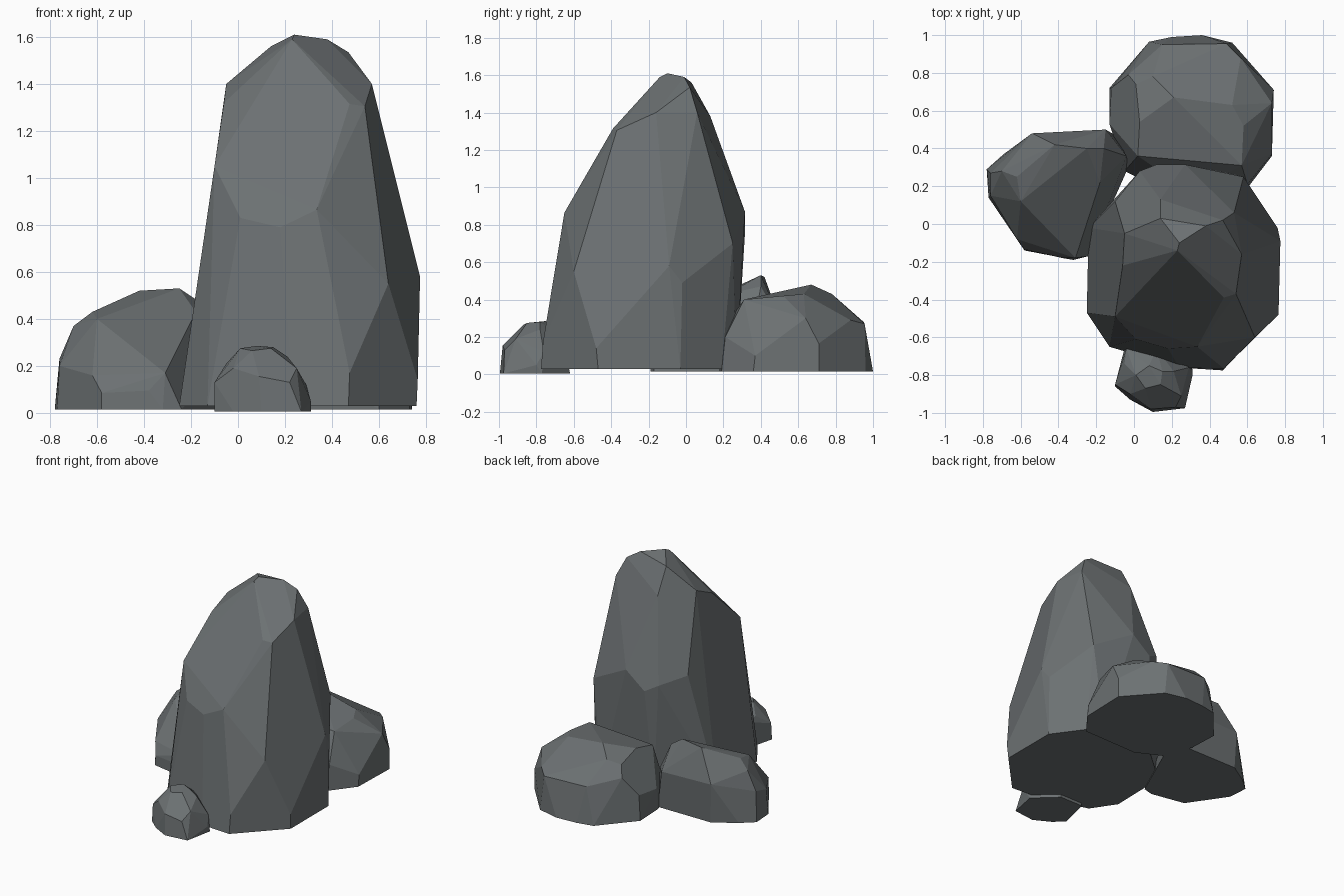
import bpy, bmesh, math

stone = bpy.data.materials.new("slate grey stone")
stone.diffuse_color = (0.15, 0.165, 0.17, 1)


def rock(name, base_z, base, corners):
    """Faceted stone: flat footprint plus chiselled corners, wrapped in a hull."""
    bm = bmesh.new()
    for x, y in base:
        bm.verts.new((x, y, base_z))
    for c in corners:
        bm.verts.new(c)
    out = bmesh.ops.convex_hull(bm, input=bm.verts)
    loose = {g for g in out["geom_interior"] + out["geom_unused"]
             if isinstance(g, bmesh.types.BMVert)}
    bmesh.ops.delete(bm, geom=list(loose), context="VERTS")
    # merge nearly coplanar triangles into broad facets
    bmesh.ops.dissolve_limit(bm, angle_limit=math.radians(7),
                             verts=bm.verts, edges=bm.edges)
    bmesh.ops.recalc_face_normals(bm, faces=bm.faces)
    me = bpy.data.meshes.new(name)
    bm.to_mesh(me)
    bm.free()
    me.materials.append(stone)
    bpy.context.collection.objects.link(bpy.data.objects.new(name, me))


# tall central boulder
rock("tall_rock", 0.03,
     [(-0.25, -0.47), (-0.13, -0.65), (0.24, -0.76), (0.47, -0.775), (0.76, -0.47),
      (0.76, -0.03), (0.60, 0.19), (0.50, 0.27), (0.08, 0.26), (-0.24, -0.02)],
     [(0.23, -0.14, 1.59), (0.24, -0.10, 1.61), (0.38, -0.01, 1.59), (0.47, 0.02, 1.535),
      (0.14, 0.03, 1.56), (-0.05, -0.05, 1.40), (-0.06, -0.22, 1.32), (-0.10, -0.49, 1.05),
      (0.01, -0.61, 0.83), (0.18, -0.66, 0.79), (0.335, -0.65, 0.865), (0.475, -0.39, 1.315),
      (0.54, -0.37, 1.305), (0.57, -0.16, 1.40), (0.63, -0.12, 1.19), (0.64, -0.60, 0.55),
      (0.475, -0.765, 0.17), (0.765, -0.48, 0.14), (0.775, -0.09, 0.58), (0.76, -0.02, 0.49),
      (0.58, 0.25, 0.70), (0.27, 0.315, 0.87), (0.12, 0.315, 0.75), (0.03, 0.28, 0.80),
      (-0.10, 0.12, 0.85), (0.14, 0.13, 1.38), (0.53, 0.06, 1.40), (-0.19, -0.15, 0.45)])

# left rock
rock("left_rock", 0.015,
     [(-0.78, 0.29), (-0.77, 0.14), (-0.58, -0.14), (-0.32, -0.19), (-0.24, -0.17),
      (-0.12, 0.10), (-0.03, 0.30), (-0.10, 0.47), (-0.53, 0.47), (-0.69, 0.37)],
     [(-0.42, 0.42, 0.52), (-0.25, 0.40, 0.53), (-0.16, 0.40, 0.47), (-0.18, 0.22, 0.43),
      (-0.30, 0.02, 0.295), (-0.60, 0.12, 0.40), (-0.62, 0.25, 0.43), (-0.70, 0.28, 0.37),
      (-0.76, 0.27, 0.23), (-0.76, 0.15, 0.20), (-0.62, -0.08, 0.16), (-0.58, -0.135, 0.085),
      (-0.38, -0.18, 0.095), (-0.31, -0.18, 0.17), (-0.54, 0.48, 0.30), (-0.15, 0.50, 0.30),
      (-0.04, 0.36, 0.25)])

# back rock
rock("back_rock", 0.015,
     [(-0.13, 0.72), (-0.12, 0.50), (-0.05, 0.28), (0.15, 0.18), (0.60, 0.19), (0.73, 0.36),
      (0.74, 0.71), (0.52, 0.96), (0.36, 1.0), (0.20, 0.99), (0.08, 0.965)],
     [(0.21, 0.67, 0.48), (0.52, 0.63, 0.43), (0.57, 0.31, 0.40), (0.03, 0.54, 0.44),
      (0.02, 0.36, 0.40), (0.10, 0.78, 0.43), (0.01, 0.74, 0.40), (0.565, 0.88, 0.29),
      (0.49, 0.955, 0.27), (0.15, 0.95, 0.28), (0.60, 0.21, 0.20), (0.58, 0.52, 0.42),
      (0.73, 0.64, 0.30), (0.74, 0.71, 0.165), (0.73, 0.37, 0.10), (-0.12, 0.72, 0.20),
      (-0.13, 0.53, 0.18), (0.30, 0.17, 0.20), (-0.03, 0.79, 0.33)])

# small front rock
rock("small_front_rock", 0.005,
     [(-0.10, -0.86), (-0.07, -0.75), (-0.04, -0.62), (0.15, -0.62), (0.31, -0.77),
      (0.27, -0.975), (0.10, -0.995), (-0.02, -0.93)],
     [(0.01, -0.80, 0.275), (0.06, -0.87, 0.265), (0.14, -0.85, 0.275), (0.15, -0.78, 0.28),
      (0.08, -0.75, 0.285), (-0.02, -0.90, 0.19), (0.09, -0.98, 0.155), (0.22, -0.97, 0.13),
      (0.25, -0.91, 0.19), (0.21, -0.78, 0.24), (0.29, -0.76, 0.12), (0.31, -0.80, 0.05),
      (-0.10, -0.85, 0.13), (-0.05, -0.74, 0.21), (-0.04, -0.66, 0.19), (0.12, -0.66, 0.20)])
